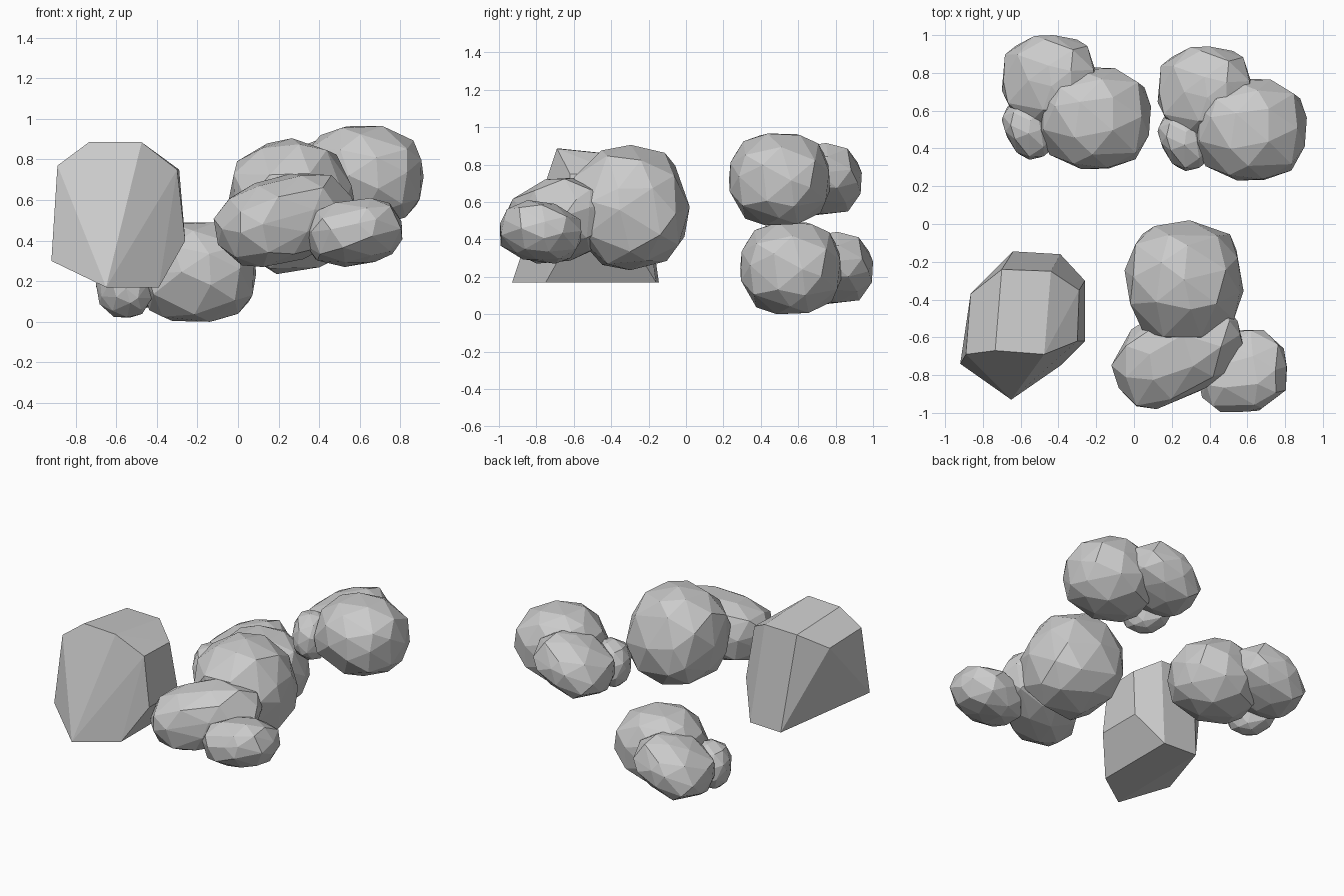
import bpy, bmesh, math, random
from mathutils import Vector, Euler

if "Cube" in bpy.data.objects:
    bpy.data.objects.remove(bpy.data.objects["Cube"])


def hull_object(name, points, merge_angle):
    """Flat-faced convex stone around a set of points."""
    bm = bmesh.new()
    for p in points:
        bm.verts.new(p)
    bmesh.ops.convex_hull(bm, input=bm.verts[:])
    loose = [v for v in bm.verts if not v.link_faces]
    bmesh.ops.delete(bm, geom=loose, context='VERTS')
    bmesh.ops.dissolve_limit(bm, angle_limit=math.radians(merge_angle),
                             verts=bm.verts[:], edges=bm.edges[:])
    bmesh.ops.recalc_face_normals(bm, faces=bm.faces[:])
    mesh = bpy.data.meshes.new(name)
    bm.to_mesh(mesh)
    bm.free()
    obj = bpy.data.objects.new(name, mesh)
    bpy.context.collection.objects.link(obj)
    return obj


def boulder(name, low, high, half, turn, square, seed, offset=(0, 0, 0)):
    """Faceted, slightly squared ellipsoid, turned and fitted between low and high."""
    rng = random.Random(seed)
    bm = bmesh.new()
    bmesh.ops.create_icosphere(bm, subdivisions=2, radius=1)
    rot = Euler([math.radians(a) for a in turn]).to_matrix()
    spin = Euler([rng.uniform(0, 6.28) for _ in range(3)]).to_matrix()
    pts = []
    for v in bm.verts:
        d = spin @ v.co + Vector([rng.uniform(-0.12, 0.12) for _ in range(3)])
        d /= sum(abs(c) ** square for c in d) ** (1 / square)
        pts.append(rot @ Vector([d[i] * half[i] for i in range(3)]))
    bm.free()
    mn = [min(p[i] for p in pts) for i in range(3)]
    mx = [max(p[i] for p in pts) for i in range(3)]
    fitted = [[low[i] + (p[i] - mn[i]) / (mx[i] - mn[i]) * (high[i] - low[i]) + offset[i]
               for i in range(3)] for p in pts]
    return hull_object(name, fitted, 5)


# Large angular block: front ring and back ring of eight corners
front = [(-.735, -.67, .885), (-.475, -.69, .885), (-.30, -.62, .75), (-.26, -.62, .40),
         (-.39, -.75, .17), (-.65, -.93, .17), (-.92, -.74, .30), (-.89, -.69, .77)]
back = [(-.70, -.24, .84), (-.44, -.25, .84), (-.29, -.35, .75), (-.26, -.30, .40),
        (-.39, -.16, .17), (-.64, -.145, .17), (-.865, -.37, .74)]
hull_object("angular_block", front + back, 3)

# Two matching rear clusters, one low and one raised
for side, off in (("lower", (0, 0, 0)), ("upper", (.825, -.06, .475))):
    boulder(side + "_main_stone", (-.50, .29, 0), (.09, .83, .49),
            (.3, .27, .25), (0, 0, 0), 2.5, 3, off)
    boulder(side + "_back_stone", (-.70, .53, .05), (-.19, 1.0, .44),
            (.28, .23, .16), (0, -20, 0), 2.7, 8, off)
    boulder(side + "_small_stone", (-.70, .34, .02), (-.42, .66, .33),
            (.12, .17, .15), (0, 0, 25), 2.4, 5, off)

# Front cluster
boulder("front_tall_stone", (-.05, -.62, .235), (.58, .02, .905),
        (.31, .32, .34), (10, -10, 0), 2.5, 11)
boulder("front_long_stone", (-.12, -.98, .27), (.58, -.40, .73),
        (.37, .23, .23), (0, -15, 27), 2.7, 14)
boulder("front_low_stone", (.33, -.995, .27), (.81, -.56, .61),
        (.25, .22, .16), (-12, -8, 8), 2.7, 17)
